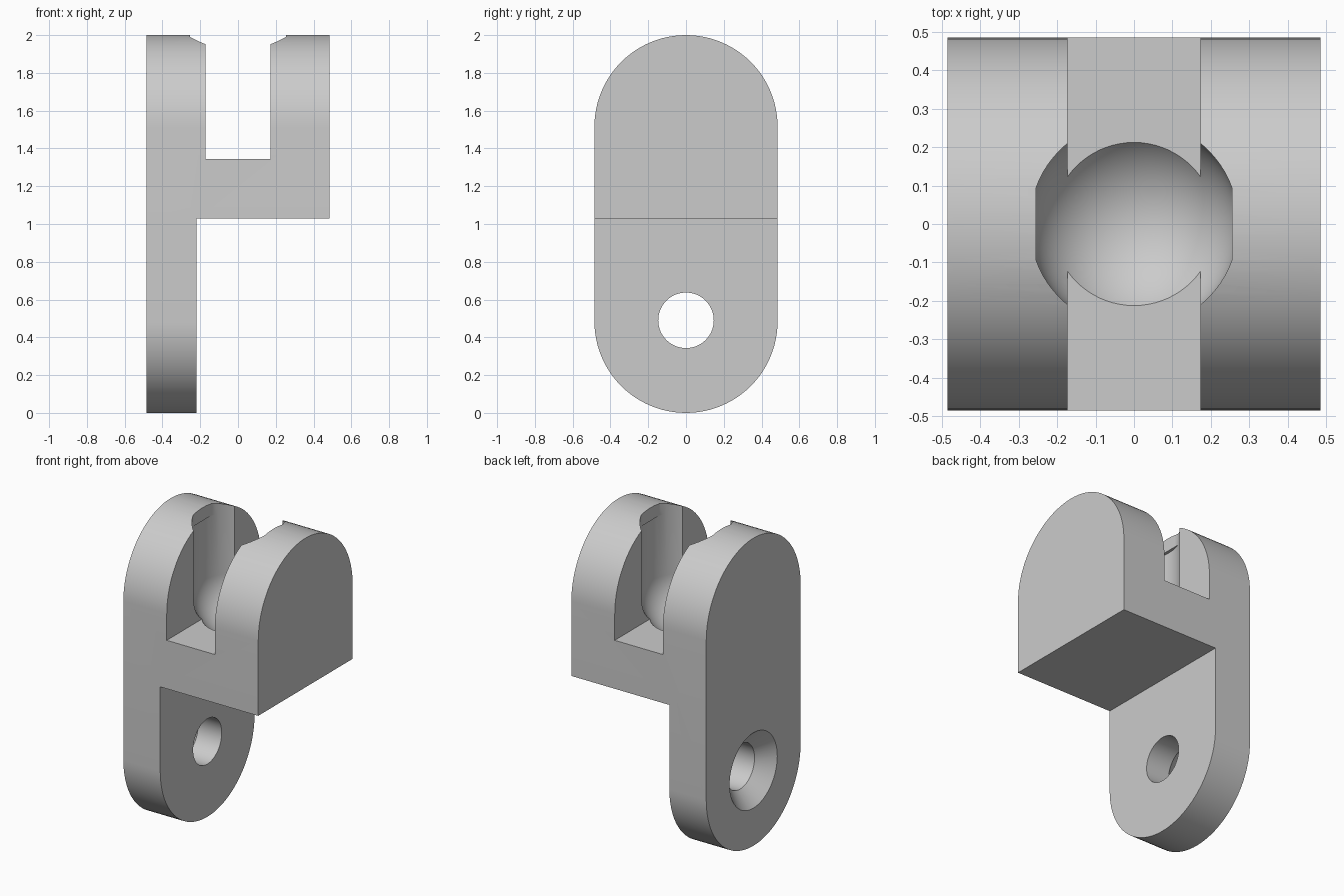
import bpy, bmesh
from math import pi, sin, cos, sqrt

if "Cube" in bpy.data.objects:
    bpy.data.objects.remove(bpy.data.objects["Cube"], do_unlink=True)

HALF = 0.485       # half width and end radius
TOP_C = 2 - HALF   # centre height of the upper rounding
R = 0.272          # ball socket radius
LIP_X = 0.255      # half width between the retaining lips
LIP_Z = 1.913

grey = bpy.data.materials.new("light grey")
grey.use_nodes = True
colour = (0.6, 0.6, 0.6, 1)
grey.diffuse_color = colour
grey.node_tree.nodes["Principled BSDF"].inputs["Base Color"].default_value = colour


def make_object(name, bm):
    bmesh.ops.recalc_face_normals(bm, faces=bm.faces)
    mesh = bpy.data.meshes.new(name)
    bm.to_mesh(mesh)
    bm.free()
    mesh.materials.append(grey)
    obj = bpy.data.objects.new(name, mesh)
    bpy.context.collection.objects.link(obj)
    return obj


def box(name, x0, x1, y0, y1, z0, z1):
    bm = bmesh.new()
    bmesh.ops.create_cube(bm, size=1)
    for v in bm.verts:
        v.co = ((x0 + x1) / 2 + v.co.x * (x1 - x0),
                (y0 + y1) / 2 + v.co.y * (y1 - y0),
                (z0 + z1) / 2 + v.co.z * (z1 - z0))
    return make_object(name, bm)


def loft(name, rings):
    """Closed solid through a list of equal-length rings of points."""
    bm = bmesh.new()
    loops = [[bm.verts.new(p) for p in ring] for ring in rings]
    n = len(loops[0])
    for a, b in zip(loops, loops[1:]):
        for i in range(n):
            j = (i + 1) % n
            bm.faces.new((a[i], a[j], b[j], b[i]))
    bm.faces.new(loops[0][::-1])
    bm.faces.new(loops[-1])
    return make_object(name, bm)


def cut(target, cutter):
    mod = target.modifiers.new("cut", 'BOOLEAN')
    mod.operation = 'DIFFERENCE'
    mod.solver = 'EXACT'
    mod.object = cutter
    bpy.ops.object.select_all(action='DESELECT')
    bpy.context.view_layer.objects.active = target
    target.select_set(True)
    bpy.ops.object.modifier_apply(modifier=mod.name)
    bpy.data.objects.remove(cutter, do_unlink=True)


# Body: a round-ended slab extruded across x
N = 48
outline = [(HALF * cos(pi * i / N), TOP_C + HALF * sin(pi * i / N)) for i in range(N + 1)]
outline += [(-y, 2 - z) for y, z in outline]
body = loft("socket_bracket", [[(x, y, z) for y, z in outline] for x in (-HALF, HALF)])

# Step below the fork, leaving the mounting tab
cut(body, box("step_cutter", -0.22, 1, -1, 1, -1, 1.03))

# Slot between the two fork arms
cut(body, box("slot_cutter", -0.173, 0.173, -1, 1, 1.345, 3))

# Ball socket: bowl, straight shaft, and a flat lip on each arm
SEG = 72
levels = [(R * sin(a), TOP_C - R * cos(a), R) for a in (pi / 2 * (i + 0.3) / 20 for i in range(20))]
levels += [(R, TOP_C, R), (R, LIP_Z, R), (R, LIP_Z + 0.002, LIP_X), (R, 2.2, LIP_X)]
rings = []
for r, z, limit in levels:
    ring = []
    for k in range(SEG):
        a = 2 * pi * k / SEG
        x = max(-limit, min(limit, r * cos(a)))
        ring.append((x, r * sin(a), z))
    rings.append(ring)
cut(body, loft("socket_cutter", rings))

# Countersunk screw hole through the tab
HOLE, SINK, DEPTH = 0.147, 0.245, 0.095
slope = (SINK - HOLE) / DEPTH
stations = [(-HALF - 0.05, SINK + 0.05 * slope), (-HALF + DEPTH, HOLE), (0, HOLE)]
cut(body, loft("screw_hole_cutter", [
    [(x, r * cos(2 * pi * k / 64), 0.49 + r * sin(2 * pi * k / 64)) for k in range(64)]
    for x, r in stations]))

bpy.ops.object.shade_smooth_by_angle(angle=pi / 6)
